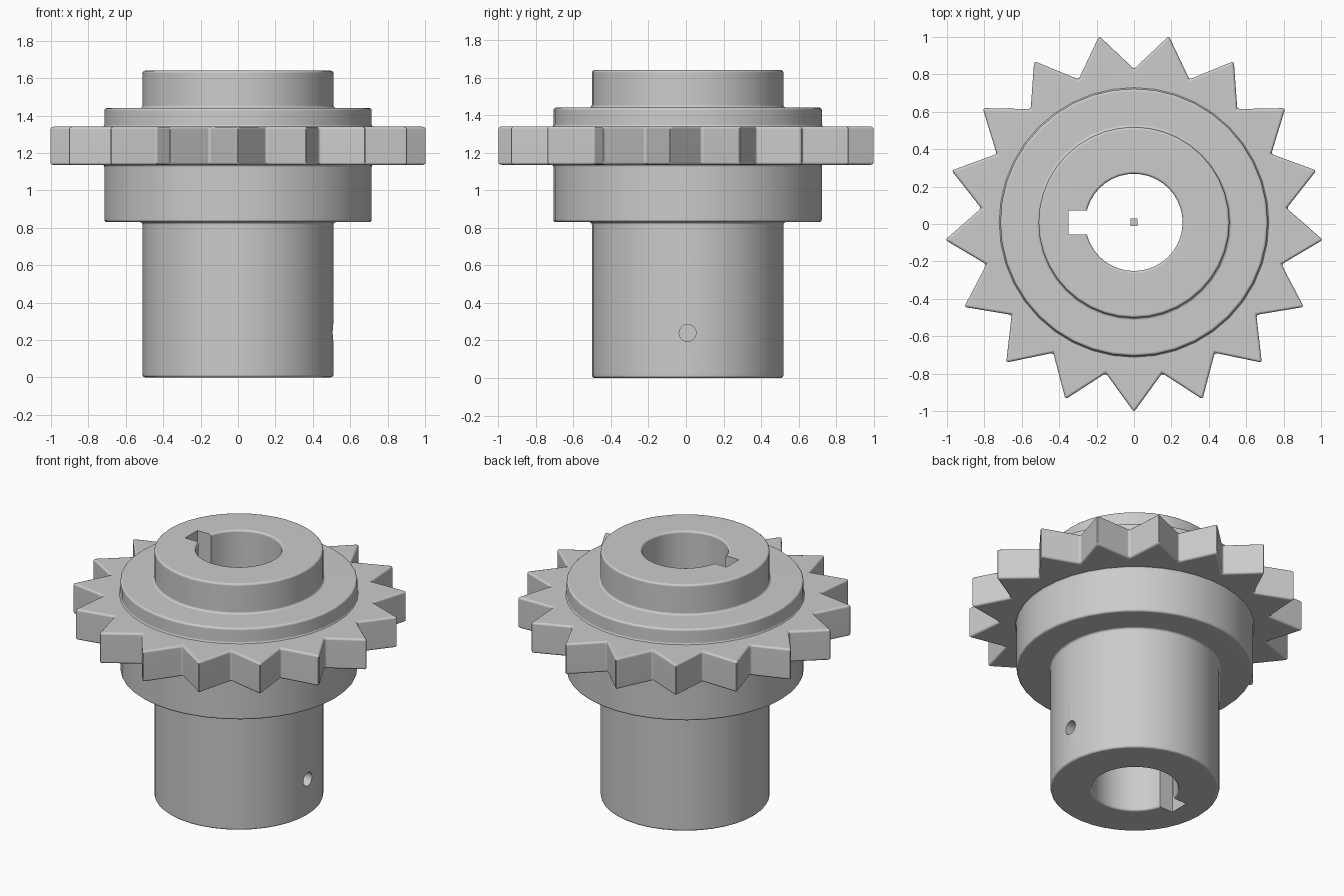
import bpy, bmesh
from math import sin, cos, pi

if "Cube" in bpy.data.objects:
    bpy.data.objects.remove(bpy.data.objects["Cube"])

AXIS_Y = 0.0085
SIDES = 40
TEETH = 17

steel = bpy.data.materials.new("grey steel")
steel.use_nodes = True
steel.diffuse_color = (0.6, 0.6, 0.6, 1)
steel.node_tree.nodes["Principled BSDF"].inputs["Base Color"].default_value = (0.6, 0.6, 0.6, 1)


def make_object(name, bm):
    bmesh.ops.recalc_face_normals(bm, faces=bm.faces)
    mesh = bpy.data.meshes.new(name)
    bm.to_mesh(mesh)
    bm.free()
    mesh.materials.append(steel)
    ob = bpy.data.objects.new(name, mesh)
    ob.location.y = AXIS_Y
    bpy.context.collection.objects.link(ob)
    return ob


def bridge_loops(bm, loops):
    """Join a cyclic list of closed vertex loops with quads."""
    for a, b in zip(loops, loops[1:] + loops[:1]):
        for i in range(len(a)):
            j = (i + 1) % len(a)
            bm.faces.new((a[i], a[j], b[j], b[i]))


def ring_loop(bm, radii, z, start=0.0):
    n = len(radii)
    return [bm.verts.new((r * cos(start + 2 * pi * i / n), r * sin(start + 2 * pi * i / n), z))
            for i, r in enumerate(radii)]


def select_only(ob):
    bpy.ops.object.select_all(action='DESELECT')
    ob.select_set(True)
    bpy.context.view_layer.objects.active = ob


def finish(ob, width, cutters=()):
    """Round the edges, cut the openings, then shade smooth."""
    select_only(ob)
    bevel = ob.modifiers.new("rounded edges", 'BEVEL')
    bevel.width = width
    bevel.segments = 3
    bevel.limit_method = 'ANGLE'
    bevel.angle_limit = 0.5
    for c in cutters:
        cut = ob.modifiers.new("cut", 'BOOLEAN')
        cut.operation = 'DIFFERENCE'
        cut.solver = 'EXACT'
        cut.object = c
    for name in [m.name for m in ob.modifiers]:
        bpy.ops.object.modifier_apply(modifier=name)
    bpy.ops.object.shade_smooth_by_angle(angle=0.6)
    ob.modifiers.new("even shading", 'WEIGHTED_NORMAL').keep_sharp = True


def make_box(name, size, centre):
    bm = bmesh.new()
    bmesh.ops.create_cube(bm, size=1)
    bmesh.ops.scale(bm, vec=size, verts=bm.verts)
    bmesh.ops.translate(bm, vec=centre, verts=bm.verts)
    return make_object(name, bm)


# Stepped hub with a through bore; the thin flange carries the toothed ring
bore, shaft, collar, flange = 0.26, 0.51, 0.715, 0.76
profile = [(bore, 0), (shaft, 0), (shaft, 0.83), (collar, 0.83), (collar, 1.138),
           (flange, 1.138), (flange, 1.337), (collar, 1.337), (collar, 1.44),
           (shaft, 1.44), (shaft, 1.64), (bore, 1.64)]
bm = bmesh.new()
bridge_loops(bm, [ring_loop(bm, [r] * SIDES, z) for r, z in profile])
hub = make_object("hub", bm)

# Keyway slot and radial pin hole
key_cutter = make_box("keyway_cutter", (0.2, 0.13, 2), (-0.25, 0, 0.8))
bm = bmesh.new()
bmesh.ops.create_cone(bm, cap_ends=True, segments=24, radius1=0.045, radius2=0.045, depth=0.5)
pin_cutter = make_object("pin_hole_cutter", bm)
pin_cutter.rotation_euler.y = pi / 2
pin_cutter.location = (0.42, AXIS_Y, 0.24)
bpy.context.view_layer.update()
finish(hub, 0.014, (key_cutter, pin_cutter))
for c in (key_cutter, pin_cutter):
    c.hide_render = True
    c.hide_set(True)

# Toothed ring, one tooth pointing to the front
bm = bmesh.new()
outline = [1.014, 0.82] * TEETH
inner = [0.68] * len(outline)
bridge_loops(bm, [ring_loop(bm, radii, z, -pi / 2) for radii, z in
                  ((inner, 1.135), (outline, 1.135), (outline, 1.34), (inner, 1.34))])
finish(make_object("toothed_ring", bm), 0.014)

# Tiny block on the bore axis
make_box("centre_block", (0.04, 0.04, 0.04), (0, 0, 0.82))
